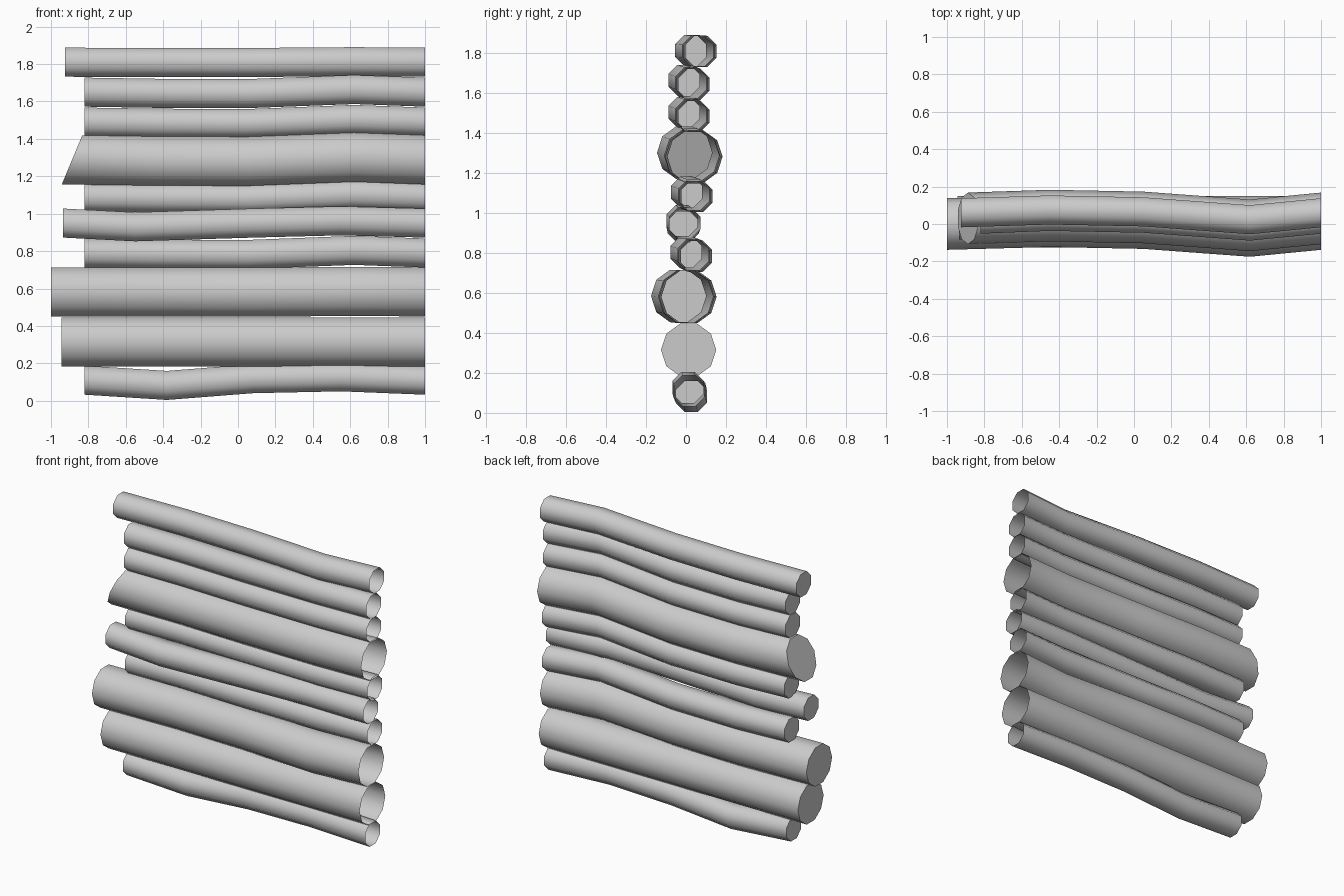
import bpy, bmesh, math

if "Cube" in bpy.data.objects:
    bpy.data.objects.remove(bpy.data.objects["Cube"])

# Shared gentle bend of most logs: (x, dy, dz); log ends are added at each side
BEND = [(-0.45, 0.015, -0.006), (0.05, 0.005, -0.008), (0.62, -0.037, 0.014)]
STRAIGHT = []
SAG_BOTTOM = [(-0.38, 0.012, -0.028), (0.08, 0.004, 0.008), (0.55, -0.005, 0.018)]
SAG_MIDDLE = [(-0.55, -0.008, -0.02), (0.08, -0.012, 0.0), (0.55, -0.014, 0.012)]
LEVEL = [(x, dy, dz * 0.2) for x, dy, dz in BEND]


def make_log(name, left, y, z, radius, sides, bend, slant=0.0):
    """Bent tube from x=left to x=1, capped on the left and open on the right."""
    bm = bmesh.new()
    stations = [(left, 0, 0)] + bend + [(1.0, 0, 0)]
    rings = []
    for i, (x, dy, dz) in enumerate(stations):
        ring = []
        for k in range(sides):
            a = 2 * math.pi * (k + 0.5) / sides + math.pi / 2
            h = radius * math.sin(a)
            # slanted cut only on the left end
            sx = slant * (h / radius + 1) / 2 if i == 0 else 0
            ring.append(bm.verts.new((x + sx, y + dy + radius * math.cos(a), z + dz + h)))
        rings.append(ring)
    for r0, r1 in zip(rings, rings[1:]):
        for k in range(sides):
            n = (k + 1) % sides
            bm.faces.new((r0[k], r0[n], r1[n], r1[k])).smooth = True
    cap = bm.faces.new(rings[0])
    for e in cap.edges:
        e.smooth = False
    bmesh.ops.recalc_face_normals(bm, faces=bm.faces)
    if cap.normal.x > 0:
        bmesh.ops.reverse_faces(bm, faces=bm.faces)
    mesh = bpy.data.meshes.new(name)
    bm.to_mesh(mesh)
    bm.free()
    obj = bpy.data.objects.new(name, mesh)
    bpy.context.collection.objects.link(obj)
    return obj


S, B = 0.084, 0.138  # thin and thick log radii
# left end, y, z, radius, sides, bend, slant - from the ground up
LOGS = [
    (-0.82, 0.015, 0.11, S, 8, SAG_BOTTOM, 0),
    (-0.945, 0.013, 0.315, B, 10, STRAIGHT, 0),
    (-1.0, 0.0, 0.582, B, 10, LEVEL, 0),
    (-0.82, 0.037, 0.79, S, 8, BEND, 0),
    (-0.935, -0.006, 0.95, S, 8, SAG_MIDDLE, 0),
    (-0.82, 0.04, 1.09, S, 8, BEND, 0),
    (-0.945, 0.03, 1.288, B, 10, BEND, 0.115),
    (-0.82, 0.026, 1.49, S, 8, BEND, 0),
    (-0.82, 0.026, 1.65, S, 8, BEND, 0),
    (-0.925, 0.06, 1.81, S, 8, LEVEL, 0),
]
for i, spec in enumerate(LOGS):
    make_log(f"wall_log_{i + 1}", *spec)
